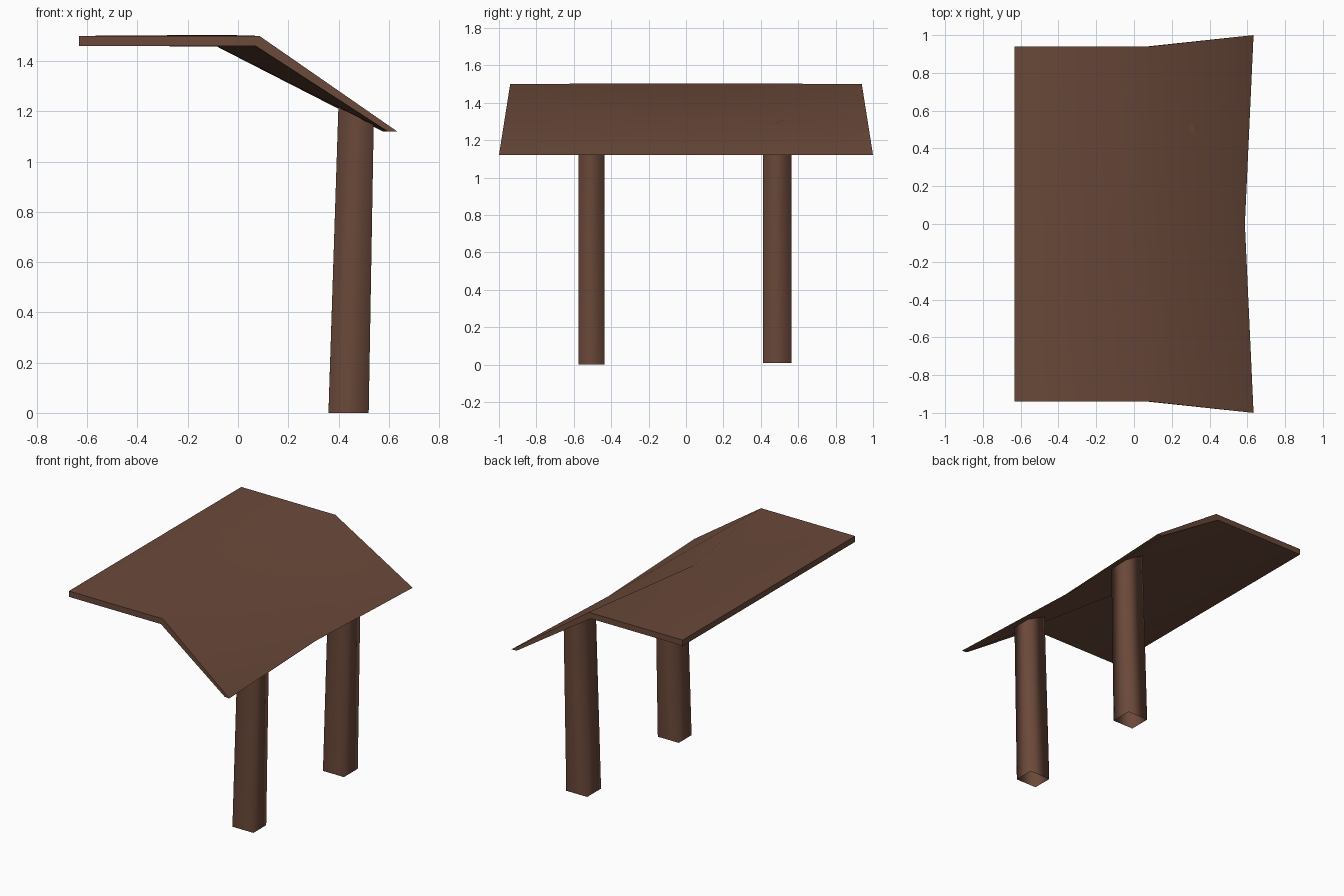
import bpy, bmesh, math

if "Cube" in bpy.data.objects:
    bpy.data.objects.remove(bpy.data.objects["Cube"])

wood = bpy.data.materials.new("dark brown wood")
wood.diffuse_color = (0.145, 0.066, 0.042, 1)
wood.use_nodes = True
wood.node_tree.nodes["Principled BSDF"].inputs["Base Color"].default_value = wood.diffuse_color


def make(name, bm, angle):
    bmesh.ops.recalc_face_normals(bm, faces=bm.faces)
    me = bpy.data.meshes.new(name)
    bm.to_mesh(me)
    bm.free()
    me.materials.append(wood)
    ob = bpy.data.objects.new(name, me)
    bpy.context.collection.objects.link(ob)
    bpy.ops.object.select_all(action='DESELECT')
    ob.select_set(True)
    bpy.context.view_layer.objects.active = ob
    bpy.ops.object.shade_smooth_by_angle(angle=math.radians(angle))
    return ob


# Roof: closed bent profile (x, half-width, z), narrower at mid span
end = [(-0.633, 0.94, 1.46), (-0.633, 0.94, 1.50), (0.085, 0.94, 1.50),
       (0.633, 1.0, 1.12), (0.595, 0.995, 1.12), (0.07, 0.94, 1.46)]
mid = [(-0.633, 1.46), (-0.633, 1.50), (-0.06, 1.504),
       (0.587, 1.12), (0.575, 1.12), (-0.085, 1.458)]
bm = bmesh.new()
rings = [[bm.verts.new((x, -w, z)) for x, w, z in end],
         [bm.verts.new((x, 0, z)) for x, z in mid],
         [bm.verts.new((x, w, z)) for x, w, z in end]]
for a, b in zip(rings, rings[1:]):
    for i in range(6):
        j = (i + 1) % 6
        bm.faces.new((a[i], a[j], b[j], b[i]))
for r in (rings[0], rings[2]):
    bm.faces.new((r[0], r[1], r[2], r[5]))
    bm.faces.new((r[5], r[2], r[3], r[4]))
make("bent_roof", bm, 40)


# Legs: leaning square tubes, open below, tops cut to the roof slope
def leg(name, y0, y1, z0):
    bm = bmesh.new()
    low = [bm.verts.new(p) for p in
           ((0.36, y0, z0), (0.52, y0, z0), (0.52, y1, z0), (0.36, y1, z0))]
    top = [bm.verts.new(p) for p in
           ((0.40, y0, 1.235), (0.54, y0, 1.155), (0.54, y1, 1.155), (0.40, y1, 1.235))]
    for i in range(4):
        j = (i + 1) % 4
        bm.faces.new((low[i], low[j], top[j], top[i]))
    make(name, bm, 180)


leg("front_leg", -0.575, -0.435, 0.0)
leg("back_leg", 0.412, 0.563, 0.008)
